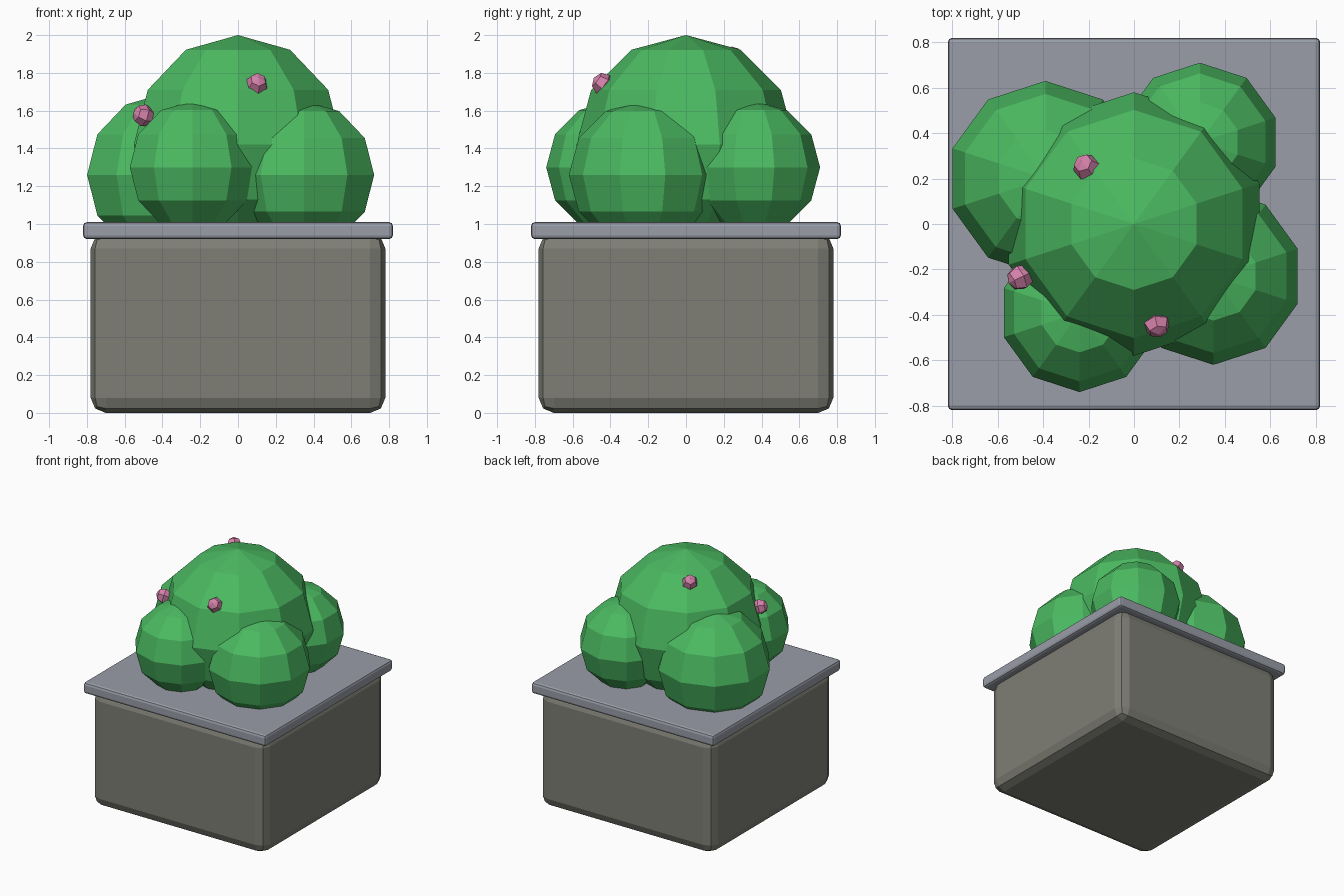
import bpy
from mathutils import Vector

cube = bpy.data.objects.get("Cube")
if cube:
    bpy.data.objects.remove(cube, do_unlink=True)


def material(name, rgb):
    m = bpy.data.materials.new(name)
    m.use_nodes = True
    m.diffuse_color = (*rgb, 1)
    m.node_tree.nodes["Principled BSDF"].inputs["Base Color"].default_value = (*rgb, 1)
    return m


leaf_green = material("leaf green", (0.07, 0.49, 0.12))
stone_grey = material("stone grey", (0.21, 0.21, 0.18))
rim_grey = material("rim grey", (0.32, 0.34, 0.39))
petal_pink = material("petal pink", (0.66, 0.22, 0.40))


def block(name, width, bottom, top, bevel, mat):
    """Square block with rounded edges."""
    bpy.ops.mesh.primitive_cube_add(size=1, location=(0, 0, (bottom + top) / 2))
    ob = bpy.context.object
    ob.name = name
    ob.scale = (width, width, top - bottom)
    bpy.ops.object.transform_apply(location=False, rotation=False, scale=True)
    mod = ob.modifiers.new("rounded edges", 'BEVEL')
    mod.width = bevel
    mod.segments = 2
    ob.data.materials.append(mat)
    return ob


def ball(name, centre, radius, mat, segments=10, rings=6):
    """Faceted ball."""
    bpy.ops.mesh.primitive_uv_sphere_add(segments=segments, ring_count=rings,
                                         radius=radius, location=centre)
    ob = bpy.context.object
    ob.name = name
    ob.data.materials.append(mat)
    return ob


# Planter
block("planter_box", 1.56, 0, 0.95, 0.08, stone_grey)
block("planter_rim", 1.64, 0.92, 1.01, 0.02, rim_grey)

# Bush: one large crown with four lobes around it
crown_centre = Vector((0, 0, 1.42))
ball("bush_crown", crown_centre, 0.58, leaf_green)
lobes = {
    "front_left": ((0.35, -0.23, 1.26), 0.39),
    "front_right": ((-0.24, -0.39, 1.30), 0.35),
    "back_right": ((-0.39, 0.20, 1.26), 0.43),
    "back_left": ((0.29, 0.36, 1.30), 0.35),
}
for side, (centre, radius) in lobes.items():
    ball("bush_lobe_" + side, centre, radius, leaf_green)

# Blossoms sitting on the crown, each facing outward
blossoms = {
    "front": (0.10, -0.44, 1.74),
    "right": (-0.50, -0.235, 1.575),
    "back": (-0.21, 0.25, 1.88),
}
for side, spot in blossoms.items():
    ob = ball("blossom_" + side, spot, 0.06, petal_pink, 6, 4)
    outward = Vector(spot) - crown_centre
    ob.rotation_euler = outward.to_track_quat('Z', 'Y').to_euler()
